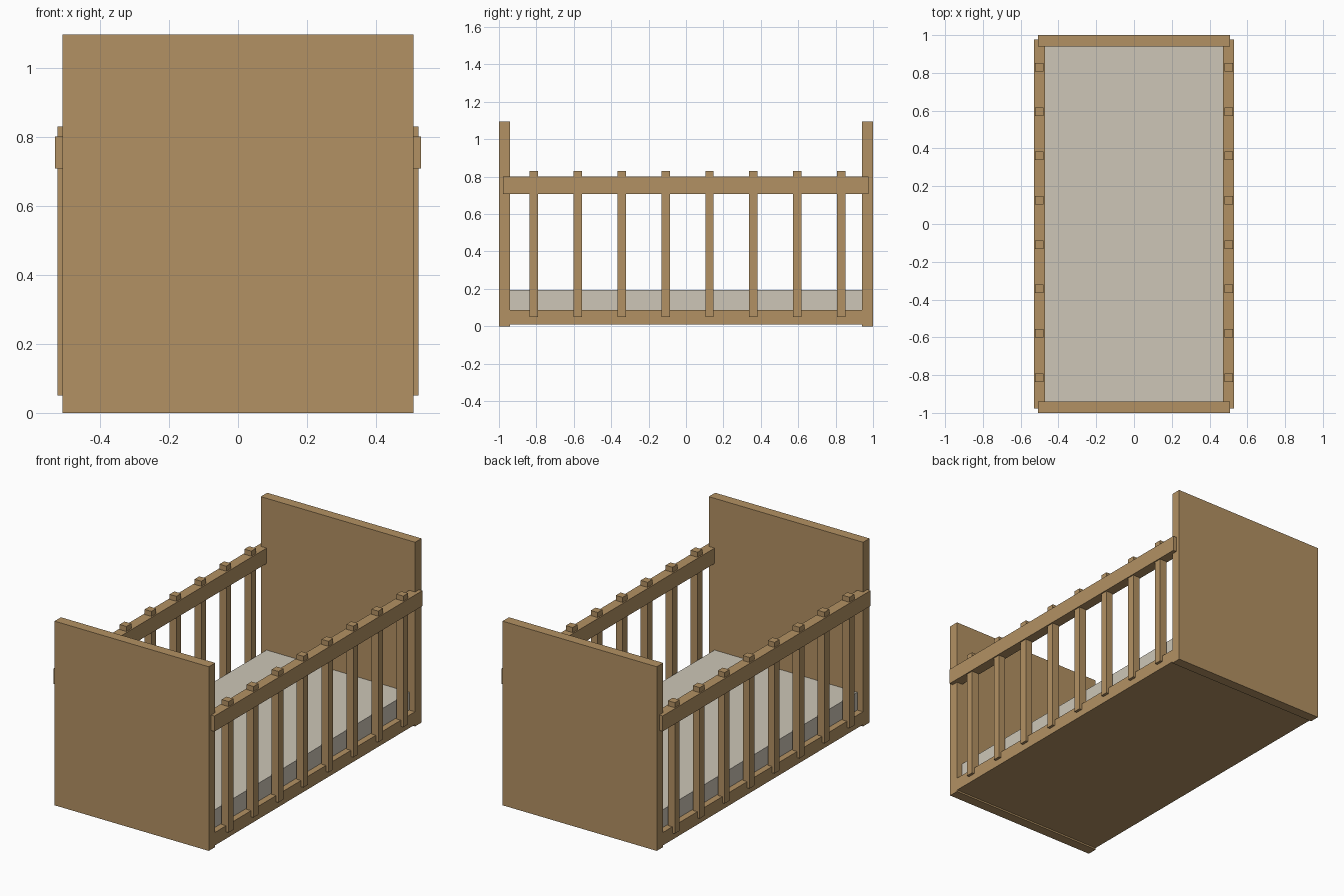
import bpy

if "Cube" in bpy.data.objects:
    bpy.data.objects.remove(bpy.data.objects["Cube"])


def material(name, rgb):
    m = bpy.data.materials.new(name)
    m.diffuse_color = (*rgb, 1.0)
    m.use_nodes = True
    m.node_tree.nodes["Principled BSDF"].inputs["Base Color"].default_value = m.diffuse_color
    return m


wood = material("wood", (0.45, 0.285, 0.125))
linen = material("linen", (0.61, 0.565, 0.475))


def box(name, x, y, z, mat):
    """Box from (min, max) pairs on each axis."""
    bpy.ops.mesh.primitive_cube_add(
        size=1, location=[(a + b) / 2 for a, b in (x, y, z)])
    ob = bpy.context.object
    ob.scale = [b - a for a, b in (x, y, z)]
    bpy.ops.object.transform_apply(location=False, rotation=False, scale=True)
    ob.name = name
    ob.data.materials.append(mat)
    return ob


# End panels
box("front_panel", (-0.508, 0.508), (-1.0, -0.94), (0, 1.096), wood)
box("back_panel", (-0.508, 0.508), (0.94, 1.0), (0, 1.096), wood)

# Base and mattress
box("base", (-0.507, 0.507), (-0.95, 0.95), (0.01, 0.087), wood)
box("mattress", (-0.47, 0.47), (-0.94, 0.94), (0.08, 0.193), linen)

# Side rails and slats
for side, s in (("left", -1), ("right", 1)):
    rail_x = sorted((s * 0.47, s * 0.53))
    slat_x = sorted((s * 0.478, s * 0.523))
    box(f"{side}_rail", rail_x, (-0.978, 0.976), (0.708, 0.80), wood)
    for i in range(8):
        y = -0.813 + i * 0.2347
        box(f"{side}_slat_{i + 1}", slat_x, (y - 0.0225, y + 0.0225),
            (0.05, 0.83), wood)
